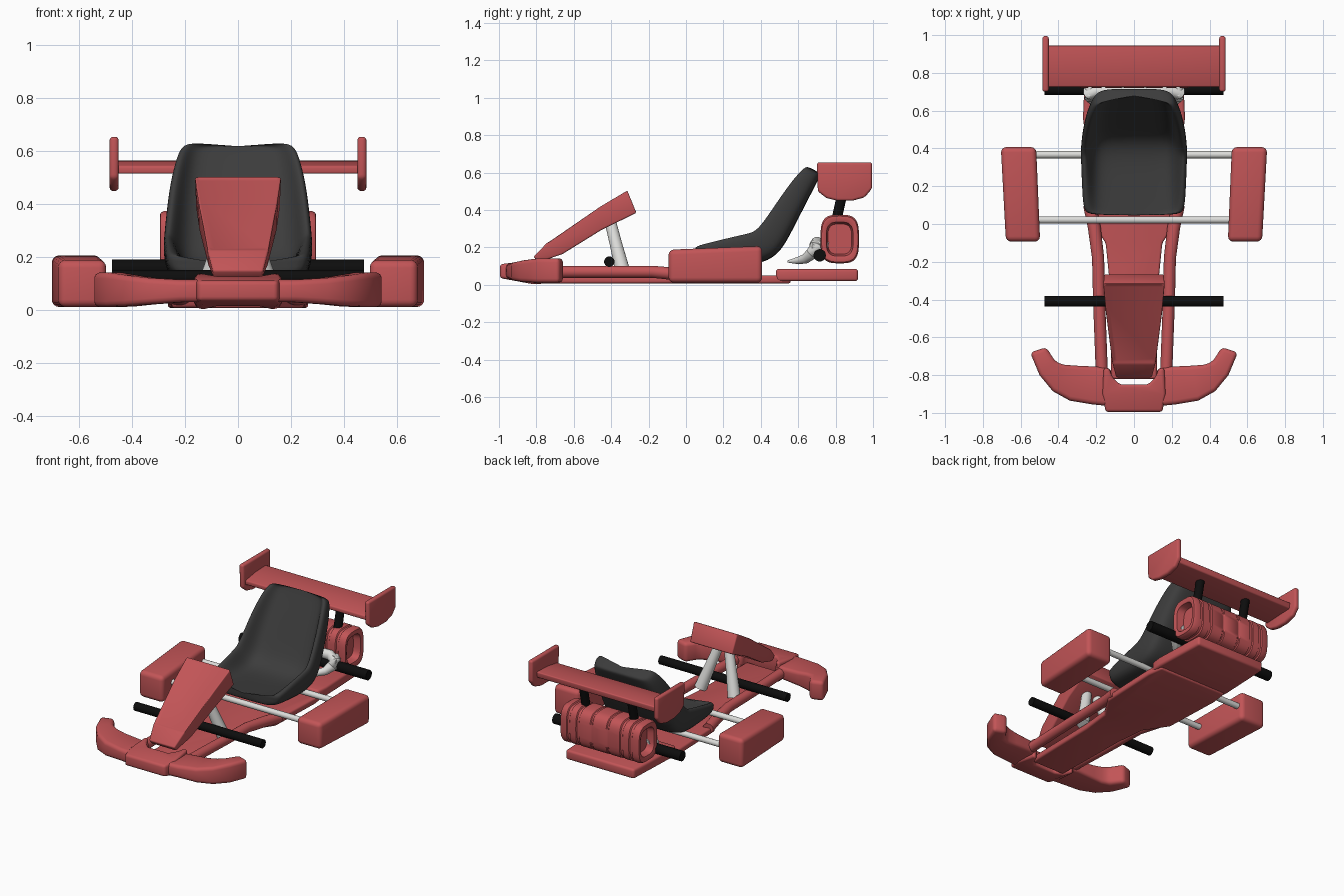
import bpy, bmesh, math
from mathutils import Vector

cube = bpy.data.objects.get("Cube")
if cube:
    bpy.data.objects.remove(cube, do_unlink=True)


def material(name, rgb):
    m = bpy.data.materials.new(name)
    m.use_nodes = True
    m.diffuse_color = (*rgb, 1)
    m.node_tree.nodes["Principled BSDF"].inputs["Base Color"].default_value = (*rgb, 1)
    return m


RED = material("body red", (0.54, 0.09, 0.095))
DARK = material("seat charcoal", (0.045, 0.045, 0.045))
BLACK = material("axle black", (0.004, 0.004, 0.004))
STEEL = material("pale steel", (0.72, 0.72, 0.7))


def finish(name, bm, mat, bevel=0, segments=3, subdiv=0, mirror=False):
    """Turn a bmesh into a finished, smooth-shaded object."""
    bmesh.ops.recalc_face_normals(bm, faces=bm.faces)
    me = bpy.data.meshes.new(name)
    bm.to_mesh(me)
    bm.free()
    ob = bpy.data.objects.new(name, me)
    bpy.context.collection.objects.link(ob)
    me.materials.append(mat)
    if bevel:
        b = ob.modifiers.new("bevel", 'BEVEL')
        b.width, b.segments = bevel, segments
        b.limit_method, b.angle_limit = 'ANGLE', math.radians(25)
    if subdiv:
        ob.modifiers.new("subdivision", 'SUBSURF').levels = subdiv
    if mirror:
        ob.modifiers.new("mirror", 'MIRROR').use_clip = False
    bpy.ops.object.select_all(action='DESELECT')
    ob.select_set(True)
    bpy.context.view_layer.objects.active = ob
    bpy.ops.object.convert(target='MESH')
    bpy.ops.object.shade_smooth_by_angle(angle=math.radians(40))
    return ob


def loft(rings):
    """Skin closed rings of points and cap both ends."""
    bm = bmesh.new()
    vs = [[bm.verts.new(p) for p in ring] for ring in rings]
    n = len(vs[0])
    for a, b in zip(vs, vs[1:]):
        for i in range(n):
            j = (i + 1) % n
            bm.faces.new((a[i], a[j], b[j], b[i]))
    bm.faces.new(vs[0])
    bm.faces.new(vs[-1])
    return bm


def slab(half, low, high):
    """Symmetric outline in plan, with bottom and top heights given by y."""
    pts = half + [(-x, y) for x, y in reversed(half) if x > 0]
    return loft([[(x, y, f(y)) for x, y in pts] for f in (low, high)])


def box(lo, hi):
    return loft([[(x, lo[1], lo[2]), (x, hi[1], lo[2]), (x, hi[1], hi[2]), (x, lo[1], hi[2])]
                 for x in (lo[0], hi[0])])


def tube(name, pts, radii, mat, mirror=False, sides=20):
    """Round tube through points, with one radius per point."""
    pts = [Vector(p) for p in pts]
    rings = []
    for i, p in enumerate(pts):
        d = (pts[min(i + 1, len(pts) - 1)] - pts[max(i - 1, 0)]).normalized()
        u = d.cross(Vector((0, 0, 1)) if abs(d.z) < 0.9 else Vector((1, 0, 0))).normalized()
        w = d.cross(u)
        angles = [2 * math.pi * k / sides for k in range(sides)]
        rings.append([p + radii[i] * (u * math.cos(a) + w * math.sin(a)) for a in angles])
    return finish(name, loft(rings), mat, mirror=mirror)


# Floor pan and raised rear platform
pan = [(0.12, -0.82), (0.13, -0.3), (0.15, -0.1), (0.25, 0.05), (0.265, 0.45), (0.25, 0.56)]
finish("floor_pan", slab(pan, lambda y: 0.008, lambda y: 0.05), RED, 0.012)
deck = [(0.26, 0.48), (0.27, 0.56), (0.255, 0.92)]
finish("rear_platform", slab(deck, lambda y: 0.02, lambda y: 0.085), RED, 0.015)

# Frame rails
tube("frame_rail", [(0.17, -0.8, 0.07), (0.185, -0.4, 0.07), (0.19, -0.18, 0.07),
                    (0.21, -0.02, 0.055), (0.235, 0.1, 0.045)],
     [0.032, 0.032, 0.032, 0.034, 0.034], RED, mirror=True)

# Front bumper: notched centre block and swept wings
block = [(0.15, -0.995), (0.168, -0.9), (0.16, -0.76), (0.13, -0.765),
         (0.115, -0.81), (0.075, -0.85)]
finish("bumper_centre", slab(block, lambda y: 0.005 + max(0, -0.8 - y) * 0.16,
                             lambda y: 0.14 - max(0, -0.78 - y) * 0.14), RED, 0.016)
stations = [((0.12, -0.965), (0.12, -0.765), 0.03, 0.115), ((0.22, -0.955), (0.2, -0.755), 0.03, 0.115),
            ((0.34, -0.935), (0.31, -0.75), 0.022, 0.122), ((0.43, -0.885), (0.37, -0.745), 0.015, 0.132),
            ((0.50, -0.80), (0.415, -0.73), 0.012, 0.142), ((0.55, -0.68), (0.465, -0.652), 0.012, 0.142)]
rings = [[(*o, lo), (*i, lo), (*i, hi), (*o, hi)] for o, i, lo, hi in stations]
finish("bumper_wing", loft(rings), RED, 0.022, mirror=True)

# Steering fairing with a recessed top panel
stations = [((-0.815, 0.15), (-0.79, 0.12), 0.095), ((-0.74, 0.228), (-0.66, 0.165), 0.115),
            ((-0.46, 0.42), (-0.45, 0.295), 0.15), ((-0.315, 0.507), (-0.265, 0.385), 0.163)]
rings = [[(-w, *t), (w, *t), (w * 0.97, *b), (-w * 0.97, *b)] for t, b, w in stations]
bm = loft(rings)
bmesh.ops.recalc_face_normals(bm, faces=bm.faces)
tops = [f for f in bm.faces if f.normal.z > 0.5 and f.normal.y < 0 and f.calc_center_median().z > 0.2]
bmesh.ops.inset_region(bm, faces=tops, thickness=0.022, depth=-0.007)
finish("steering_fairing", bm, RED, 0.012)

# Steering supports
tube("steering_support", [(0.03, -0.41, 0.36), (0.075, -0.375, 0.22), (0.125, -0.335, 0.06)],
     [0.03, 0.033, 0.04], STEEL, mirror=True)

# Axles and cross bars
for name, y, z, r, x, mat in (("front_axle", -0.41, 0.124, 0.028, 0.475, BLACK),
                              ("rear_axle", 0.715, 0.158, 0.033, 0.475, BLACK),
                              ("front_cross_bar", 0.022, 0.115, 0.019, 0.56, STEEL),
                              ("rear_cross_bar", 0.367, 0.115, 0.019, 0.56, STEEL)):
    tube(name, [(-x, y, z), (x, y, z)], [r, r], mat)

# Side pods
rings = [[(xi, y, 0.012), (xo, y, 0.012), (xo, y, top), (xi, y, top)]
         for xi, xo, y, top in ((0.497, 0.678, -0.093, 0.188), (0.518, 0.705, 0.407, 0.208))]
finish("side_pod", loft(rings), RED, 0.028, 4, mirror=True)

# Bucket seat: cross sections swept along the base and up the back
# each station: centre y, centre z, lean of the section normal, half width, lip height
stations = [(0.045, 0.175, 0, 0.235, 0.025), (0.07, 0.172, 0, 0.268, 0.04),
            (0.22, 0.162, 5, 0.275, 0.085), (0.37, 0.155, 18, 0.28, 0.125),
            (0.455, 0.195, 45, 0.28, 0.125), (0.505, 0.28, 62, 0.275, 0.105),
            (0.58, 0.43, 63, 0.26, 0.085), (0.64, 0.545, 62, 0.235, 0.065),
            (0.668, 0.6, 62, 0.215, 0.045), (0.675, 0.622, 62, 0.185, 0.03)]
rings = []
for y, z, lean, w, lip in stations:
    a = math.radians(lean)
    section = [(0.35, 0), (0.72, 0.004), (0.86, lip * 0.9), (0.95, lip * 1.08),
               (1.02, lip * 0.8), (0.98, -0.02), (0.82, -0.05), (0.35, -0.052)]
    section += [(-u, h) for u, h in reversed(section)]
    rings.append([(u * w, y - h * math.sin(a), z + h * math.cos(a)) for u, h in section])
finish("bucket_seat", loft(rings), DARK, subdiv=2)

# Engine drum: rounded-square rings with grooves and recessed ends
half = [(0.2, 1)]
half = [(0.05, 1), (0.055, 0.96), (0.065, 0.96), (0.07, 1), (0.15, 1), (0.155, 0.94), (0.17, 0.94),
        (0.175, 1), (0.22, 1), (0.225, 0.94), (0.24, 0.94), (0.245, 1), (0.28, 1),
        (0.293, 0.94), (0.295, 0.86), (0.288, 0.7), (0.24, 0.62)]
rings = []
for x, s in [(-x, s) for x, s in reversed(half)] + half:
    ring = []
    for k in range(40):
        c, d = math.cos(math.pi * k / 20), math.sin(math.pi * k / 20)
        ring.append((x, 0.822 + s * 0.103 * math.copysign(abs(c) ** 0.6, c),
                     0.245 + s * 0.13 * math.copysign(abs(d) ** 0.6, d)))
    rings.append(ring)
finish("engine_drum", loft(rings), RED)

# Exhaust pipes
tube("exhaust_pipe", [(0.14, 0.545, 0.125), (0.16, 0.6, 0.13), (0.2, 0.64, 0.14), (0.23, 0.675, 0.17),
                      (0.235, 0.695, 0.205), (0.2, 0.7, 0.225), (0.0, 0.7, 0.225)],
     [0.006, 0.02, 0.026, 0.034, 0.038, 0.032, 0.028], STEEL, mirror=True)
tube("exhaust_stub", [(0.23, 0.675, 0.21), (0.23, 0.76, 0.2)], [0.03, 0.03], STEEL, mirror=True)

# Rear wing: blade, struts and end plates
tube("wing_strut", [(0.18, 0.805, 0.35), (0.18, 0.845, 0.53)], [0.027, 0.027], BLACK, mirror=True)
rings = [[(x, 0.725, 0.515), (x, 0.94, 0.525), (x, 0.945, 0.566), (x, 0.83, 0.562), (x, 0.725, 0.545)]
         for x in (-0.46, 0.46)]
finish("wing_blade", loft(rings), RED, 0.008)
plate = [(0.7, 0.655), (0.995, 0.655), (0.995, 0.515), (0.955, 0.468), (0.89, 0.45), (0.81, 0.45),
         (0.75, 0.465), (0.705, 0.5)]
rings = [[(x, *p) for p in plate] for x in (0.451, 0.485)]
finish("wing_end_plate", loft(rings), RED, 0.013, mirror=True)
